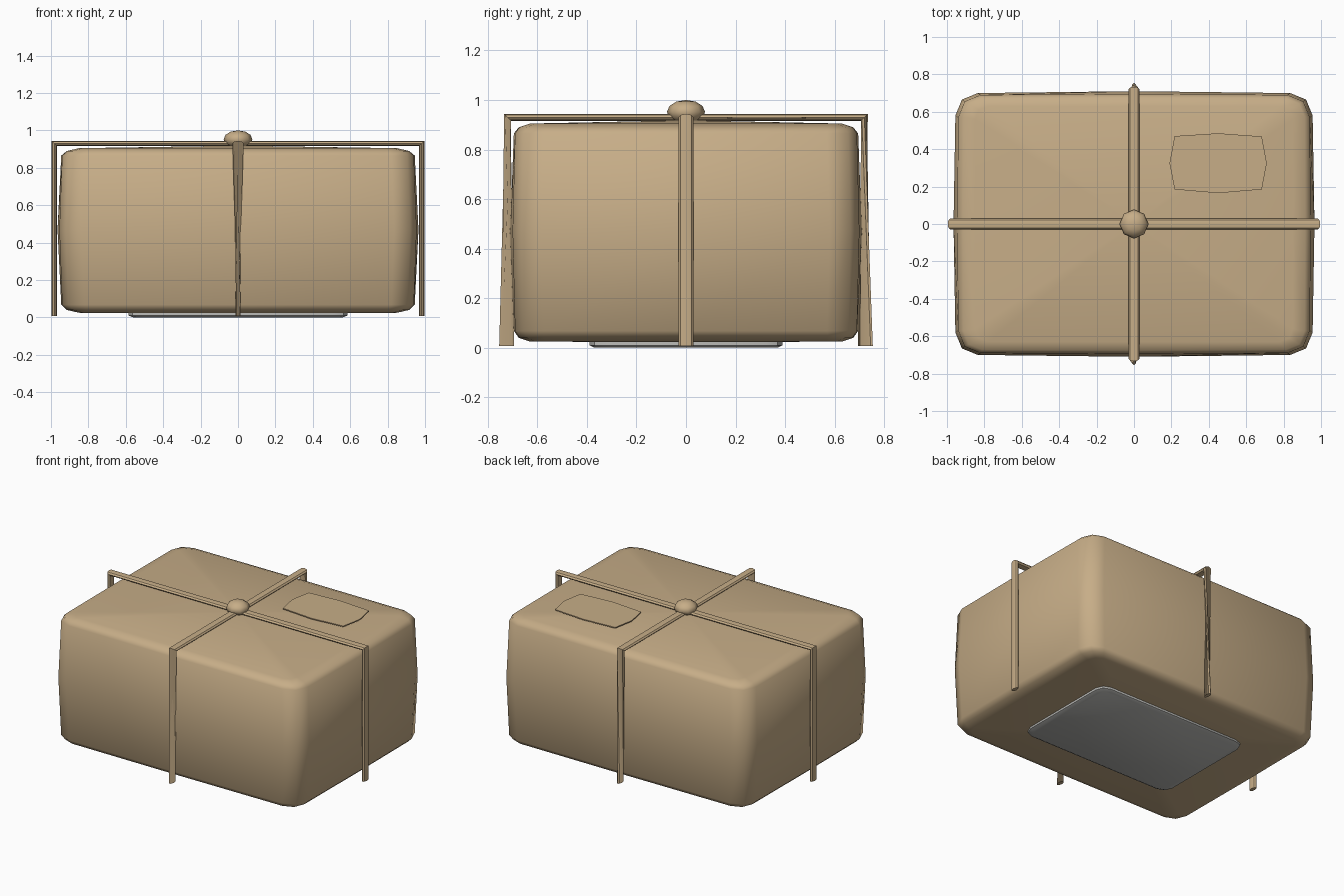
import bpy, bmesh, math
from mathutils import Vector

if "Cube" in bpy.data.objects:
    bpy.data.objects.remove(bpy.data.objects["Cube"])


def material(name, rgb):
    m = bpy.data.materials.new(name)
    m.diffuse_color = (*rgb, 1)
    m.use_nodes = True
    m.node_tree.nodes["Principled BSDF"].inputs["Base Color"].default_value = m.diffuse_color
    return m


TAN = material("kraft tan", (0.57, 0.42, 0.245))
GREY = material("pale grey", (0.5, 0.5, 0.48))


def finish(name, bm, mat, angle=None):
    """Turn a bmesh into a smooth-shaded object."""
    bmesh.ops.recalc_face_normals(bm, faces=bm.faces)
    me = bpy.data.meshes.new(name)
    bm.to_mesh(me)
    bm.free()
    me.materials.append(mat)
    ob = bpy.data.objects.new(name, me)
    bpy.context.collection.objects.link(ob)
    bpy.ops.object.select_all(action='DESELECT')
    bpy.context.view_layer.objects.active = ob
    ob.select_set(True)
    if angle is None:
        bpy.ops.object.shade_smooth()
    else:
        bpy.ops.object.shade_smooth_by_angle(angle=math.radians(angle))
    return ob


def loft(rings, bottom=None, top=None):
    """Skin a list of point rings; an end closes on a point if given, else flat."""
    bm = bmesh.new()
    vs = [[bm.verts.new(p) for p in r] for r in rings]
    n = len(vs[0])
    for a, b in zip(vs, vs[1:]):
        for i in range(n):
            j = (i + 1) % n
            bm.faces.new((a[i], a[j], b[j], b[i]))
    for ring, tip in ((vs[0], bottom), (vs[-1], top)):
        if tip is None:
            bm.faces.new(ring)
        else:
            c = bm.verts.new(tip)
            for i in range(n):
                bm.faces.new((ring[i], ring[(i + 1) % n], c))
    return bm


def outline(hx, hy, z, cut, bulge):
    """Rectangle with two-step corners and sides pushed out at the middle."""
    c, d = cut, cut * 0.29
    quarter = [(hx + bulge, 0), (hx, hy - c), (hx - d, hy - d), (hx - c, hy)]
    pts = []
    for k, (sx, sy) in enumerate(((1, 1), (-1, 1), (-1, -1), (1, -1))):
        corner = quarter[1:] if k % 2 == 0 else quarter[:0:-1]
        mid = [(hx + bulge, 0), (0, hy + bulge)][k % 2]
        pts.append((mid[0] * sx, mid[1] * sy, z))
        pts += [(x * sx, y * sy, z) for x, y in corner]
    return pts


# Soft, slightly swollen parcel body
body = loft([
    outline(0.85, 0.63, 0.025, 0.07, 0.0),
    outline(0.912, 0.672, 0.04, 0.10, 0.003),
    outline(0.94, 0.69, 0.068, 0.12, 0.005),
    outline(0.955, 0.70, 0.47, 0.12, 0.01),
    outline(0.94, 0.69, 0.865, 0.12, 0.005),
    outline(0.912, 0.672, 0.89, 0.10, 0.003),
    outline(0.85, 0.63, 0.905, 0.07, 0.0),
], bottom=(0, 0, 0.022), top=(0, 0, 0.918))
finish("parcel_body", body, TAN)

# Base pad under the parcel
pad = loft([
    outline(0.56, 0.37, 0.0, 0.06, 0),
    outline(0.585, 0.39, 0.01, 0.07, 0),
    outline(0.585, 0.39, 0.028, 0.07, 0),
])
finish("base_pad", pad, GREY, 30)

# Label patch lying on the lid
patch = [(0.19, 0.325), (0.217, 0.185), (0.45, 0.165), (0.683, 0.185),
         (0.71, 0.325), (0.683, 0.468), (0.45, 0.485), (0.217, 0.47)]
label = loft([[(x, y, z) for x, y in patch] for z in (0.925, 0.932)])
finish("label_patch", label, TAN, 30)


def section(centre, u, v, n=8):
    """Oval cross-section spanned by the two half-axes."""
    c, u, v = Vector(centre), Vector(u), Vector(v)
    return [c + u * math.cos(a) + v * math.sin(a)
            for a in (2 * math.pi * i / n for i in range(n))]


W, T, TOP, FOOT = 0.03, 0.014, 0.93, 0.008

# String across the width, hanging down both ends
R = 0.982
string_x = loft([
    section((-R, 0, FOOT), (0, W, 0), (-T, 0, 0)),
    section((-R, 0, TOP), (0, W, 0), (-T, 0, T)),
    section((R, 0, TOP), (0, W, 0), (T, 0, T)),
    section((R, 0, FOOT), (0, W, 0), (T, 0, 0)),
])
finish("string_across", string_x, TAN, 30)

# String front to back, its hanging ends twisted a quarter turn
R = 0.72
string_y = loft([
    section((0, -R - 0.004, FOOT), (0, W, 0), (-T, 0, 0)),
    section((0, -R, TOP), (W, 0, 0), (0, -T, T)),
    section((0, R, TOP), (W, 0, 0), (0, T, T)),
    section((0, R + 0.004, FOOT), (0, W, 0), (-T, 0, 0)),
])
finish("string_front_to_back", string_y, TAN, 30)

# Knot where the strings cross
knot = bmesh.new()
bmesh.ops.create_uvsphere(knot, u_segments=8, v_segments=6, radius=1)
for v in knot.verts:
    v.co = Vector((v.co.x * 0.077, v.co.y * 0.077, 0.952 + v.co.z * 0.048))
finish("knot", knot, TAN)
